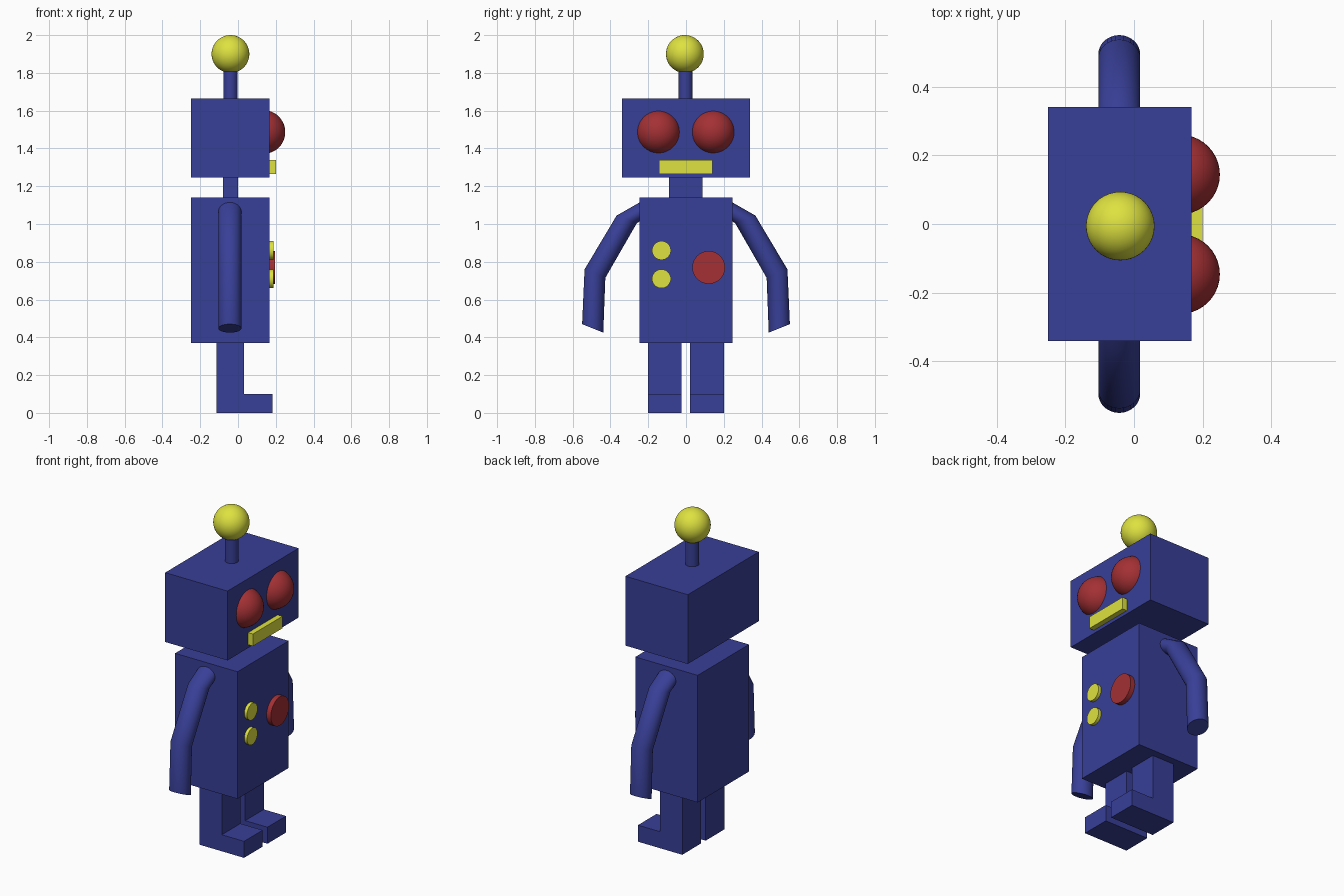
import bpy, bmesh, math

if "Cube" in bpy.data.objects:
    bpy.data.objects.remove(bpy.data.objects["Cube"])


def material(name, rgb):
    m = bpy.data.materials.new(name)
    m.diffuse_color = (*rgb, 1)
    m.use_nodes = True
    m.node_tree.nodes["Principled BSDF"].inputs["Base Color"].default_value = m.diffuse_color
    return m


BLUE = material("blue", (0.04, 0.05, 0.31))
YELLOW = material("yellow", (0.73, 0.76, 0.05))
RED = material("red", (0.37, 0.03, 0.035))
CX = -0.04  # shared centre line of head, body and limbs


def finish(name, bm, mat):
    bmesh.ops.recalc_face_normals(bm, faces=bm.faces)
    mesh = bpy.data.meshes.new(name)
    bm.to_mesh(mesh)
    bm.free()
    ob = bpy.data.objects.new(name, mesh)
    bpy.context.collection.objects.link(ob)
    mesh.materials.append(mat)
    bpy.ops.object.select_all(action='DESELECT')
    bpy.context.view_layer.objects.active = ob
    ob.select_set(True)
    bpy.ops.object.shade_smooth_by_angle(angle=math.radians(30))
    return ob


def box(name, lo, hi, mat):
    bm = bmesh.new()
    bmesh.ops.create_cube(bm, size=1)
    for v in bm.verts:
        v.co = [a + (b - a) * (c + 0.5) for a, b, c in zip(lo, hi, v.co)]
    return finish(name, bm, mat)


def ball(name, centre, r, mat):
    bm = bmesh.new()
    bmesh.ops.create_uvsphere(bm, u_segments=40, v_segments=24, radius=r)
    bmesh.ops.translate(bm, verts=bm.verts, vec=centre)
    return finish(name, bm, mat)


def cylinder(name, centre, r, depth, mat, along_x=False):
    bm = bmesh.new()
    bmesh.ops.create_cone(bm, cap_ends=True, segments=40, radius1=r, radius2=r, depth=depth)
    for v in bm.verts:
        x, y, z = v.co
        if along_x:
            x, z = z, -x
        v.co = (x + centre[0], y + centre[1], z + centre[2])
    return finish(name, bm, mat)


def arm(name, side):
    # Each ring is given by its outer and inner (y, z) point
    stations = [((0.20, 1.14), (0.20, 1.04)), ((0.367, 1.045), (0.26, 1.005)),
                ((0.537, 0.76), (0.427, 0.715)), ((0.55, 0.47), (0.438, 0.425))]
    n, half = 32, 0.061
    bm = bmesh.new()
    rings = []
    for (oy, oz), (iy, iz) in stations:
        ring = []
        for k in range(n):
            a = 2 * math.pi * k / n
            c = math.cos(a) / 2
            y = (oy + iy) / 2 + (oy - iy) * c
            z = (oz + iz) / 2 + (oz - iz) * c
            ring.append(bm.verts.new((CX - 0.003 + half * math.sin(a), side * y, z)))
        rings.append(ring)
    for r0, r1 in zip(rings, rings[1:]):
        for k in range(n):
            j = (k + 1) % n
            bm.faces.new((r0[k], r0[j], r1[j], r1[k]))
    bm.faces.new(rings[0])
    bm.faces.new(rings[-1])
    finish(name, bm, BLUE)


def leg(name, y0, y1):
    # L-shaped side profile with the foot pointing to +x
    profile = [(-0.115, 0), (0.182, 0), (0.182, 0.10), (0.033, 0.10), (0.033, 0.38), (-0.115, 0.38)]
    bm = bmesh.new()
    face = bm.faces.new([bm.verts.new((x, y0, z)) for x, z in profile])
    new = bmesh.ops.extrude_face_region(bm, geom=[face])["geom"]
    bmesh.ops.translate(bm, vec=(0, y1 - y0, 0),
                        verts=[v for v in new if isinstance(v, bmesh.types.BMVert)])
    finish(name, bm, BLUE)


# Body, neck and head
box("body", (-0.25, -0.245, 0.37), (0.168, 0.245, 1.14), BLUE)
box("neck", (-0.08, -0.09, 1.12), (0.0, 0.088, 1.26), BLUE)
box("head", (-0.25, -0.34, 1.245), (0.168, 0.34, 1.665), BLUE)

# Antenna
cylinder("antenna_rod", (CX, -0.003, 1.74), 0.038, 0.2, BLUE)
ball("antenna_ball", (CX, -0.006, 1.9), 0.1, YELLOW)

# Face
for label, y in (("left", 0.144), ("right", -0.146)):
    ball("eye_" + label, (0.134, y, 1.487), 0.116, RED)
box("mouth", (0.14, -0.143, 1.265), (0.2, 0.14, 1.338), YELLOW)

# Chest buttons
for i, z in enumerate((0.86, 0.71)):
    cylinder(f"small_button_{i + 1}", (0.162, -0.13, z), 0.05, 0.05, YELLOW, True)
cylinder("large_button", (0.17, 0.12, 0.77), 0.087, 0.054, RED, True)

# Limbs
arm("arm_left", 1)
arm("arm_right", -1)
leg("leg_left", 0.022, 0.2)
leg("leg_right", -0.202, -0.024)
